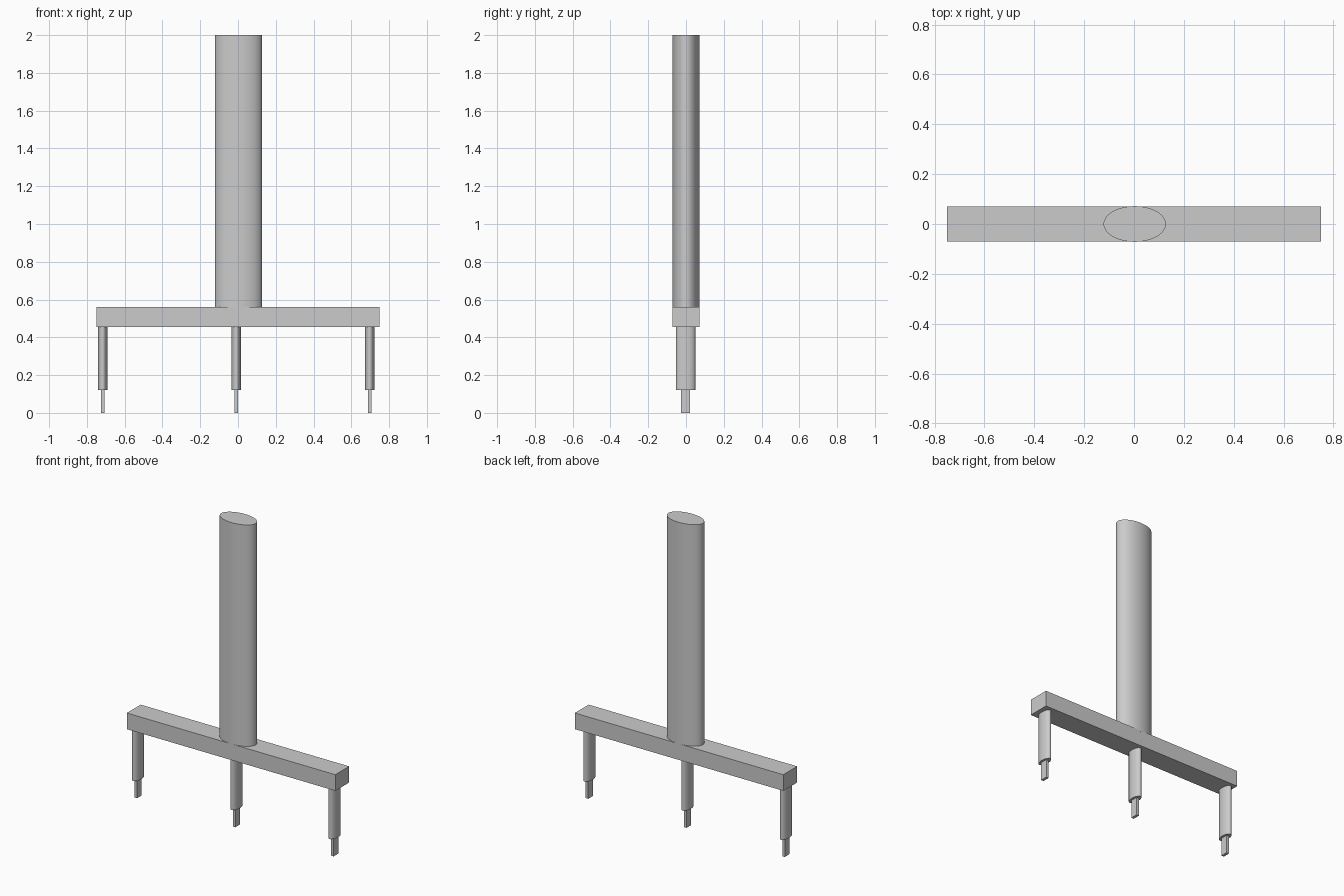
import bpy
import math

cube = bpy.data.objects.get("Cube")
if cube:
    bpy.data.objects.remove(cube, do_unlink=True)

# Single grey material
grey = bpy.data.materials.new("light grey")
grey.use_nodes = True
colour = (0.6, 0.6, 0.6, 1)
grey.diffuse_color = colour
grey.node_tree.nodes["Principled BSDF"].inputs["Base Color"].default_value = colour


def finish(name, size):
    ob = bpy.context.object
    ob.name = name
    ob.scale = size
    bpy.ops.object.transform_apply(location=False, rotation=False, scale=True)
    ob.data.materials.append(grey)
    return ob


def block(name, x, y, half_x, half_y, bottom, top):
    bpy.ops.mesh.primitive_cube_add(size=2, location=(x, y, (bottom + top) / 2))
    return finish(name, (half_x, half_y, (top - bottom) / 2))


def oval_post(name, x, y, half_x, half_y, bottom, top, sides):
    bpy.ops.mesh.primitive_cylinder_add(
        vertices=sides, radius=1, depth=2, location=(x, y, (bottom + top) / 2))
    ob = finish(name, (half_x, half_y, (top - bottom) / 2))
    bpy.ops.object.shade_smooth_by_angle(angle=math.radians(35))
    return ob


# Crossbar and tall oval column
block("crossbar", 0, 0, 0.75, 0.071, 0.455, 0.56)
oval_post("column", 0.003, 0, 0.125, 0.0715, 0.55, 2.0, 64)

# Three stepped pins under the bar
for side, x in (("right", -0.717), ("middle", -0.01), ("left", 0.697)):
    oval_post(side + "_pin", x, -0.002, 0.025, 0.051, 0.12, 0.46, 24)
    block(side + "_pin_tip", x, -0.002, 0.009, 0.024, 0, 0.125)
